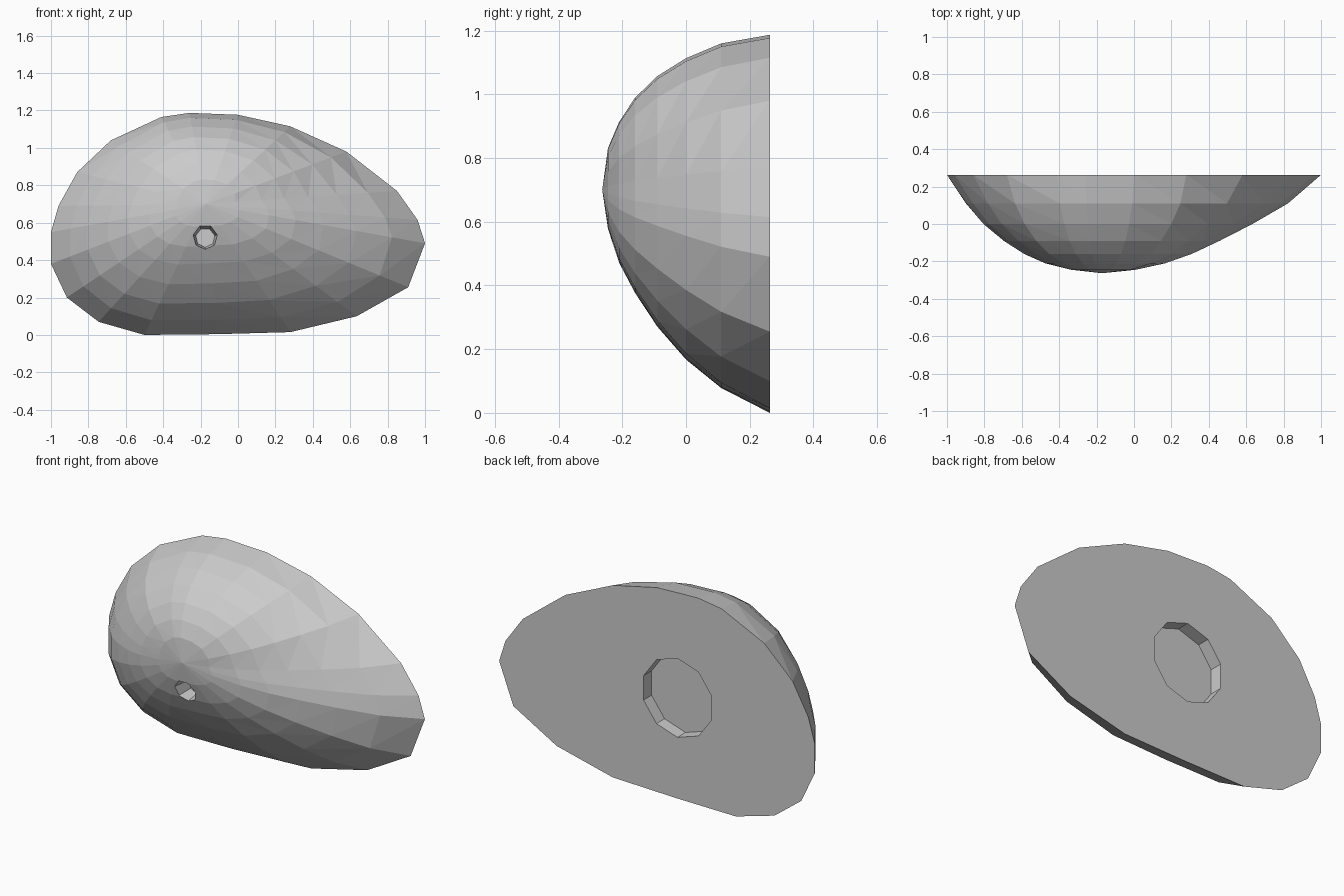
import bpy, bmesh, math
from mathutils import Matrix

if "Cube" in bpy.data.objects:
    bpy.data.objects.remove(bpy.data.objects["Cube"])

# Outline of the flat back (x, z), and the peak of the bulging front
OUTLINE = [(-1, .55), (-.96, .69), (-.86, .87), (-.68, 1.04), (-.41, 1.165),
           (-.26, 1.187), (0, 1.177), (.28, 1.115), (.58, .98), (.85, .77),
           (.96, .615), (1, .49), (.91, .255), (.635, .10), (.28, .015),
           (-.11, .004), (-.5, 0), (-.745, .07), (-.915, .2), (-1, .38)]
PX, PZ, PY = -.17, .70, -.263

# Contour levels: y, then shrink factor to the left, right, top, bottom
LEVELS = [(.263, 1, 1, 1, 1), (.11, .875, .845, .945, .89),
          (0, .765, .68, .85, .76), (-.09, .635, .53, .735, .61),
          (-.16, .505, .405, .595, .455), (-.21, .37, .285, .44, .32),
          (-.245, .2, .15, .27, .17)]


def finish(name, bm):
    bmesh.ops.recalc_face_normals(bm, faces=bm.faces[:])
    mesh = bpy.data.meshes.new(name)
    bm.to_mesh(mesh)
    bm.free()
    obj = bpy.data.objects.new(name, mesh)
    bpy.context.collection.objects.link(obj)
    return obj


def shell():
    bm = bmesh.new()
    rings = []
    for y, left, right, top, bottom in LEVELS:
        ring = []
        for x, z in OUTLINE:
            dx, dz = x - PX, z - PZ
            u = dx / (1.17 if dx > 0 else .83)
            v = dz / (.487 if dz > 0 else .70)
            w = u * u / (u * u + v * v)
            s = w * (right if dx > 0 else left) + (1 - w) * (top if dz > 0 else bottom)
            ring.append(bm.verts.new((PX + dx * s, y, PZ + dz * s)))
        rings.append(ring)
    n = len(OUTLINE)
    for a, b in zip(rings, rings[1:]):
        for i in range(n):
            j = (i + 1) % n
            bm.faces.new((a[i], a[j], b[j]))
            bm.faces.new((a[i], b[j], b[i]))
    peak = bm.verts.new((PX, PY, PZ))
    for i in range(n):
        bm.faces.new((rings[-1][i], rings[-1][(i + 1) % n], peak))
    bm.faces.new(rings[0])
    return finish("stone_shell", bm)


def hole(name, body, sides, x, z, y0, y1, r0, r1):
    # Tapered cutter running along y from y0 to y1
    bm = bmesh.new()
    bmesh.ops.create_cone(bm, cap_ends=True, segments=sides, radius1=r0, radius2=r1,
                          depth=abs(y1 - y0))
    turn = Matrix.Rotation(-math.pi / 2 if y1 > y0 else math.pi / 2, 4, 'X')
    bmesh.ops.transform(bm, matrix=Matrix.Translation((x, (y0 + y1) / 2, z)) @ turn,
                        verts=bm.verts[:])
    cutter = finish(name, bm)
    cutter.hide_render = True
    mod = body.modifiers.new(name, 'BOOLEAN')
    mod.operation = 'DIFFERENCE'
    mod.solver = 'EXACT'
    mod.object = cutter
    bpy.context.view_layer.objects.active = body
    bpy.ops.object.modifier_apply(modifier=name)
    bpy.data.objects.remove(cutter)


body = shell()
# Shallow round socket in the back, small pit in the front
hole("back_socket", body, 10, -.13, .58, .34, .19, .226, .226)
hole("front_pit", body, 7, -.175, .52, -.30, -.12, .075, .052)
